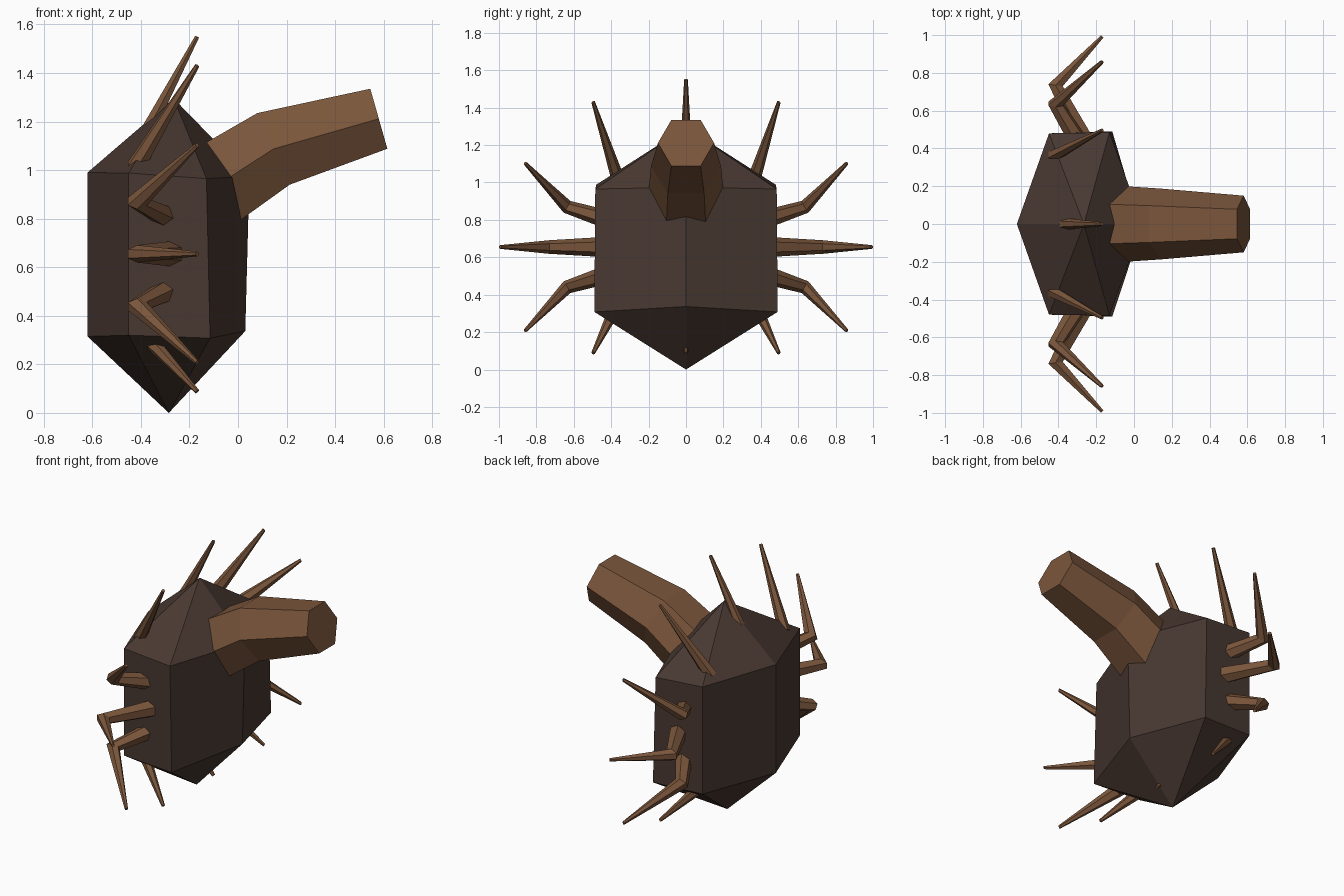
import bpy, bmesh, math
from mathutils import Vector

if "Cube" in bpy.data.objects:
    bpy.data.objects.remove(bpy.data.objects["Cube"])


def material(name, rgb):
    m = bpy.data.materials.new(name)
    m.diffuse_color = (*rgb, 1)
    m.use_nodes = True
    m.node_tree.nodes["Principled BSDF"].inputs["Base Color"].default_value = m.diffuse_color
    return m


DARK = material("dark brown shell", (0.066, 0.040, 0.031))
TAN = material("warm brown limbs", (0.195, 0.092, 0.044))


def build(name, rings, mat, start=None, end=None):
    """Skin a list of rings; close each end with an apex point or a flat cap."""
    bm = bmesh.new()
    loops = [[bm.verts.new(p) for p in ring] for ring in rings]
    n = len(loops[0])
    for a, b in zip(loops, loops[1:]):
        for i in range(n):
            j = (i + 1) % n
            bm.faces.new((a[i], a[j], b[j], b[i]))
    for loop, apex in ((loops[0], start), (loops[-1], end)):
        if apex is None:
            bm.faces.new(loop)
        else:
            tip = bm.verts.new(apex)
            for i in range(n):
                bm.faces.new((loop[i], loop[(i + 1) % n], tip))
    bmesh.ops.recalc_face_normals(bm, faces=bm.faces)
    me = bpy.data.meshes.new(name)
    bm.to_mesh(me)
    bm.free()
    me.materials.append(mat)
    ob = bpy.data.objects.new(name, me)
    bpy.context.collection.objects.link(ob)
    return ob


# Body: six-sided crystal with a point above and below
low = [(-0.62, 0, 0.315), (-0.45, -0.48, 0.32), (-0.115, -0.49, 0.308),
       (0.03, 0, 0.337), (-0.115, 0.49, 0.308), (-0.45, 0.48, 0.32)]
high = [(-0.62, 0, 0.99), (-0.45, -0.48, 0.988), (-0.13, -0.485, 0.965),
        (0.047, 0, 0.975), (-0.13, 0.485, 0.965), (-0.45, 0.48, 0.988)]
build("body", [low, high], DARK, (-0.285, 0, 0.0), (-0.265, 0, 1.295))


# Trunk: bent hexagonal tube; each ring is given by its top and bottom (x, z)
def hex_ring(top, bottom, half):
    mx, mz = (top[0] + bottom[0]) / 2, (top[1] + bottom[1]) / 2
    h = half * 0.52
    return [Vector(p) for p in ((top[0], h, top[1]), (mx, half, mz), (bottom[0], h, bottom[1]),
                                (bottom[0], -h, bottom[1]), (mx, -half, mz), (top[0], -h, top[1]))]


root = hex_ring((-0.12, 1.12), (0.025, 0.805), 0.2)
bend = hex_ring((0.08, 1.235), (0.213, 0.94), 0.187)
muzzle = hex_ring((0.545, 1.335), (0.615, 1.088), 0.15)
inner = [r - 0.3 * (b - r) for r, b in zip(root, bend)]
build("trunk", [inner, bend, muzzle], TAN)


# Legs: tapered hexagonal tubes with one knee, set in a circle around the body
def leg(name, points, radii, side):
    rings = []
    for i, (p, r) in enumerate(zip(points, radii)):
        before = (p - points[i - 1]).normalized() if i else None
        after = (points[i + 1] - p).normalized() if i + 1 < len(points) else None
        t = ((before or after) + (after or before)).normalized()
        miter = 1 / max(0.5, t.dot(after or before))
        up = side.cross(t).normalized()
        rings.append([p + side * (r * math.cos(k * math.pi / 3))
                      + up * (r * miter * math.sin(k * math.pi / 3)) for k in range(6)])
    build(name, rings, TAN)


CENTRE_Z = 0.655
for k in range(12):
    a = k * math.pi / 6
    c, s = math.cos(a), math.sin(a)
    base = Vector((-0.25, 0.42 * c, CENTRE_Z + 0.26 * s))
    knee = Vector((-0.415, 0.735 * c, CENTRE_Z + 0.43 * s))
    tip = Vector((-0.168, 0.993 * c, CENTRE_Z + 0.895 * s))
    # the lowest legs are pulled up so that they stay above the ground
    knee.z = max(knee.z, 0.35)
    tip.z = max(tip.z, 0.088)
    side = Vector((0, -s, c))
    leg("leg_%02d" % (k + 1), [base, knee, tip], [0.055, 0.036, 0.01], side)
